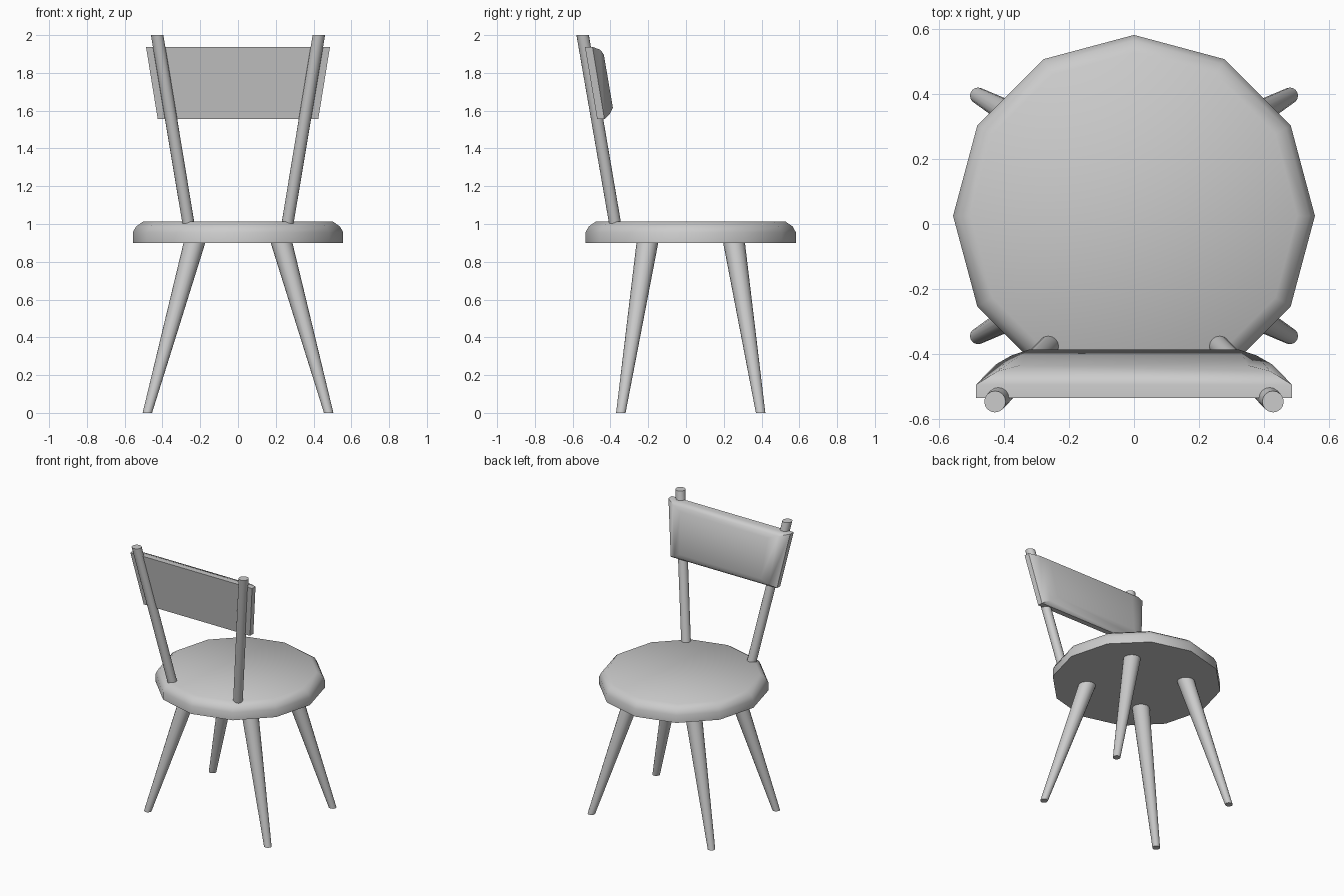
import bpy, bmesh, math
from mathutils import Vector

if "Cube" in bpy.data.objects:
    bpy.data.objects.remove(bpy.data.objects["Cube"])

CY = 0.025  # seat centre in y


def loft(name, rings, angle=40):
    """Skin a list of equal-length closed rings and cap both ends."""
    bm = bmesh.new()
    rows = [[bm.verts.new(p) for p in ring] for ring in rings]
    n = len(rows[0])
    for a, b in zip(rows, rows[1:]):
        for i in range(n):
            j = (i + 1) % n
            bm.faces.new((a[i], a[j], b[j], b[i]))
    bm.faces.new(rows[0][::-1])
    bm.faces.new(rows[-1])
    bmesh.ops.recalc_face_normals(bm, faces=bm.faces)
    me = bpy.data.meshes.new(name)
    bm.to_mesh(me)
    bm.free()
    ob = bpy.data.objects.new(name, me)
    bpy.context.collection.objects.link(ob)
    bpy.ops.object.select_all(action='DESELECT')
    bpy.context.view_layer.objects.active = ob
    ob.select_set(True)
    bpy.ops.object.shade_smooth_by_angle(angle=math.radians(angle))
    return ob


def circle(x, y, z, r, n):
    return [Vector((x + r * math.cos(math.tau * i / n),
                    y + r * math.sin(math.tau * i / n), z)) for i in range(n)]


def slat_ring(top, bottom):
    """Trapezoid ring from (half width, y, z) at the top and bottom."""
    (tx, ty, tz), (bx, by, bz) = top, bottom
    return [(-bx, by, bz), (bx, by, bz), (tx, ty, tz), (-tx, ty, tz)]


# Seat: twelve-sided disc with a rounded upper rim
profile = [(0.557, 0.90), (0.557, 0.955), (0.54, 0.987), (0.503, 1.012)]
loft("seat", [circle(0, CY, z, r, 12) for r, z in profile], 50)

# Tapered splayed legs and leaning back posts
for sx, side in ((-1, "left"), (1, "right")):
    for sy, end in ((-1, "front"), (1, "rear")):
        loft(f"{end}_leg_{side}",
             [circle(sx * 0.48, CY + sy * 0.37, 0, 0.025, 16),
              circle(sx * 0.228, CY + sy * 0.228, 0.91, 0.058, 16)])
    loft(f"back_post_{side}",
         [circle(sx * 0.262, -0.375, 1.0, 0.032, 16),
          circle(sx * 0.428, -0.547, 2.0, 0.033, 16)])

# Backrest: thin tilted plate with a padded, bevelled inner face
loft("backrest", [
    slat_ring((0.487, -0.535, 1.938), (0.425, -0.470, 1.555)),
    slat_ring((0.487, -0.495, 1.938), (0.425, -0.432, 1.555)),
    slat_ring((0.420, -0.453, 1.922), (0.378, -0.405, 1.580)),
    slat_ring((0.350, -0.435, 1.897), (0.325, -0.387, 1.615)),
])
